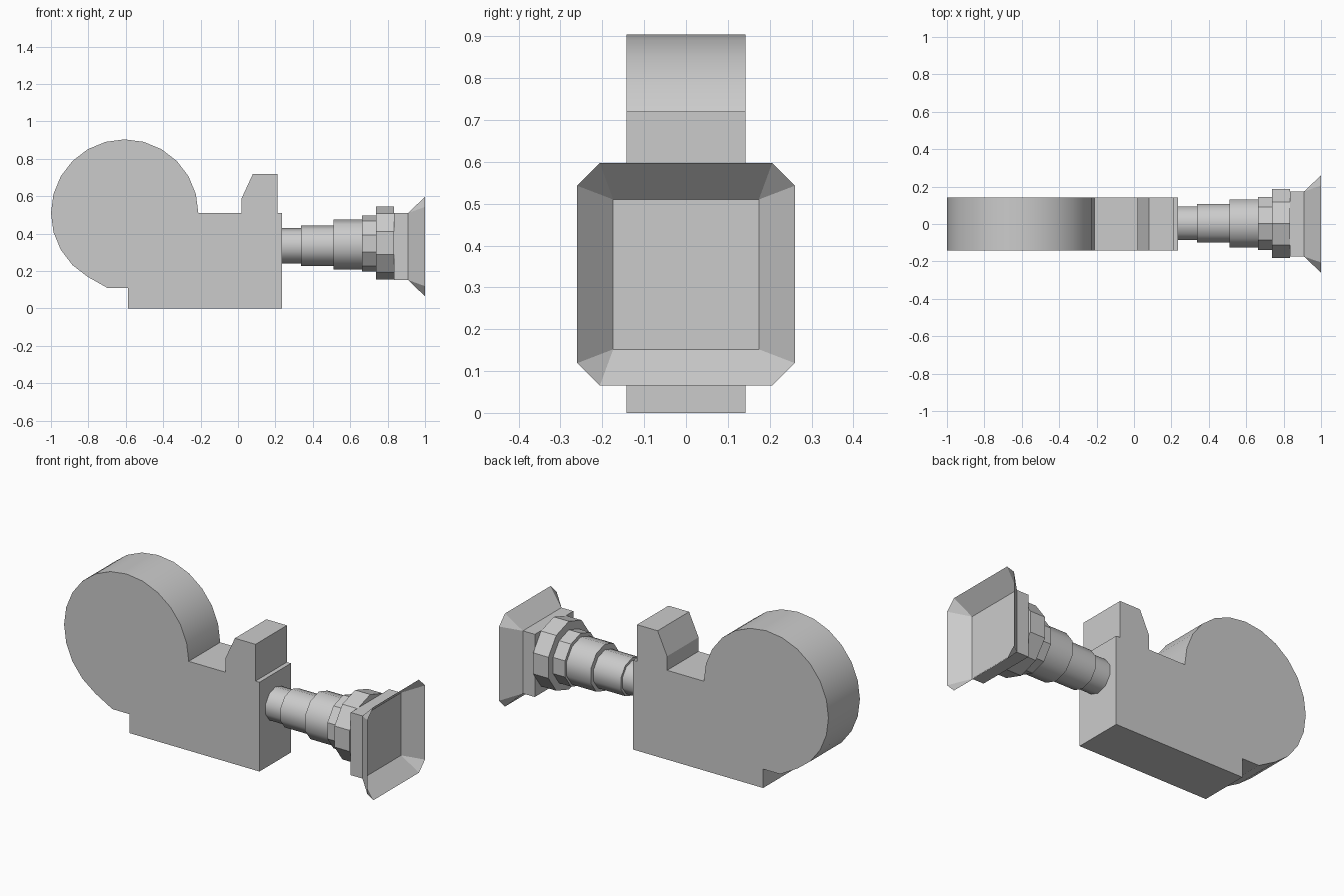
import bpy, bmesh
from math import sin, cos, radians, pi

if "Cube" in bpy.data.objects:
    bpy.data.objects.remove(bpy.data.objects["Cube"])


def make_object(name, bm, smooth=None):
    bmesh.ops.recalc_face_normals(bm, faces=bm.faces[:])
    mesh = bpy.data.meshes.new(name)
    bm.to_mesh(mesh)
    bm.free()
    obj = bpy.data.objects.new(name, mesh)
    bpy.context.collection.objects.link(obj)
    if smooth:
        bpy.ops.object.select_all(action='DESELECT')
        obj.select_set(True)
        bpy.context.view_layer.objects.active = obj
        bpy.ops.object.shade_smooth_by_angle(angle=radians(smooth))
    return obj


def prism(name, ring, offset, smooth=None):
    """Extrude a closed ring of points along an offset vector."""
    bm = bmesh.new()
    face = bm.faces.new([bm.verts.new(p) for p in ring])
    ext = bmesh.ops.extrude_face_region(bm, geom=[face], use_keep_orig=True)
    verts = [v for v in ext['geom'] if isinstance(v, bmesh.types.BMVert)]
    bmesh.ops.translate(bm, verts=verts, vec=offset)
    return make_object(name, bm, smooth)


# Body plate: round drum outline running into a stepped block
HALF = 0.142
CX, CZ, R = -0.606, 0.51, 0.394
drum = [(CX + R * cos(radians(a)), CZ + R * sin(radians(a))) for a in range(0, 241, 15)]
block = [(-0.695, 0.108), (-0.587, 0.108), (-0.587, 0), (0.235, 0), (0.235, 0.51),
         (0.21, 0.51), (0.21, 0.72), (0.08, 0.72), (0.02, 0.59), (0.02, 0.51)]
prism("body", [(x, -HALF, z) for x, z in drum + block], (0, 2 * HALF, 0), smooth=20)

# Stepped ten-sided shaft: name, x start, x end, radius, centre height, smooth angle
steps = [("shaft_inner", 0.235, 0.337, 0.094, 0.335, 40),
         ("shaft_middle", 0.337, 0.51, 0.108, 0.336, 40),
         ("shaft_outer", 0.51, 0.663, 0.134, 0.342, 40),
         ("collar_small", 0.663, 0.738, 0.150, 0.347, None),
         ("collar_large", 0.738, 0.834, 0.195, 0.350, None)]
for name, x0, x1, r, cz, smooth in steps:
    ring = [(x0, 0.003 + r * sin(i * pi / 5), cz + r * cos(i * pi / 5)) for i in range(10)]
    prism(name, ring, (x1 - x0, 0, 0), smooth)

# Square buffer head
HY, HZ, ZC = 0.174, 0.179, 0.331
corners = [(-1, -1), (1, -1), (1, 1), (-1, 1)]
prism("buffer_head", [(0.834, sy * HY, ZC + sz * HZ) for sy, sz in corners], (0.075, 0, 0))

# Open flared rim: square at the head, chamfered rectangle at the mouth
FY, FZ, C = 0.26, 0.266, 0.054
bm = bmesh.new()
inner, outer = [], []
for sy, sz in corners:
    inner.append(bm.verts.new((0.909, sy * HY, ZC + sz * HZ)))
    side = bm.verts.new((1, sy * FY, ZC + sz * (FZ - C)))
    edge = bm.verts.new((1, sy * (FY - C), ZC + sz * FZ))
    outer.append((side, edge) if sy * sz > 0 else (edge, side))
# order each corner pair so the mouth runs round in one direction
for i, (a, b) in enumerate(outer):
    sy, sz = corners[i]
    side, edge = (a, b) if sy * sz > 0 else (b, a)
    outer[i] = (side, edge) if i % 2 == 0 else (edge, side)
for i in range(4):
    j = (i + 1) % 4
    bm.faces.new((inner[i], outer[i][0], outer[i][1]))
    bm.faces.new((inner[i], outer[i][1], outer[j][0], inner[j]))
make_object("flared_rim", bm)
